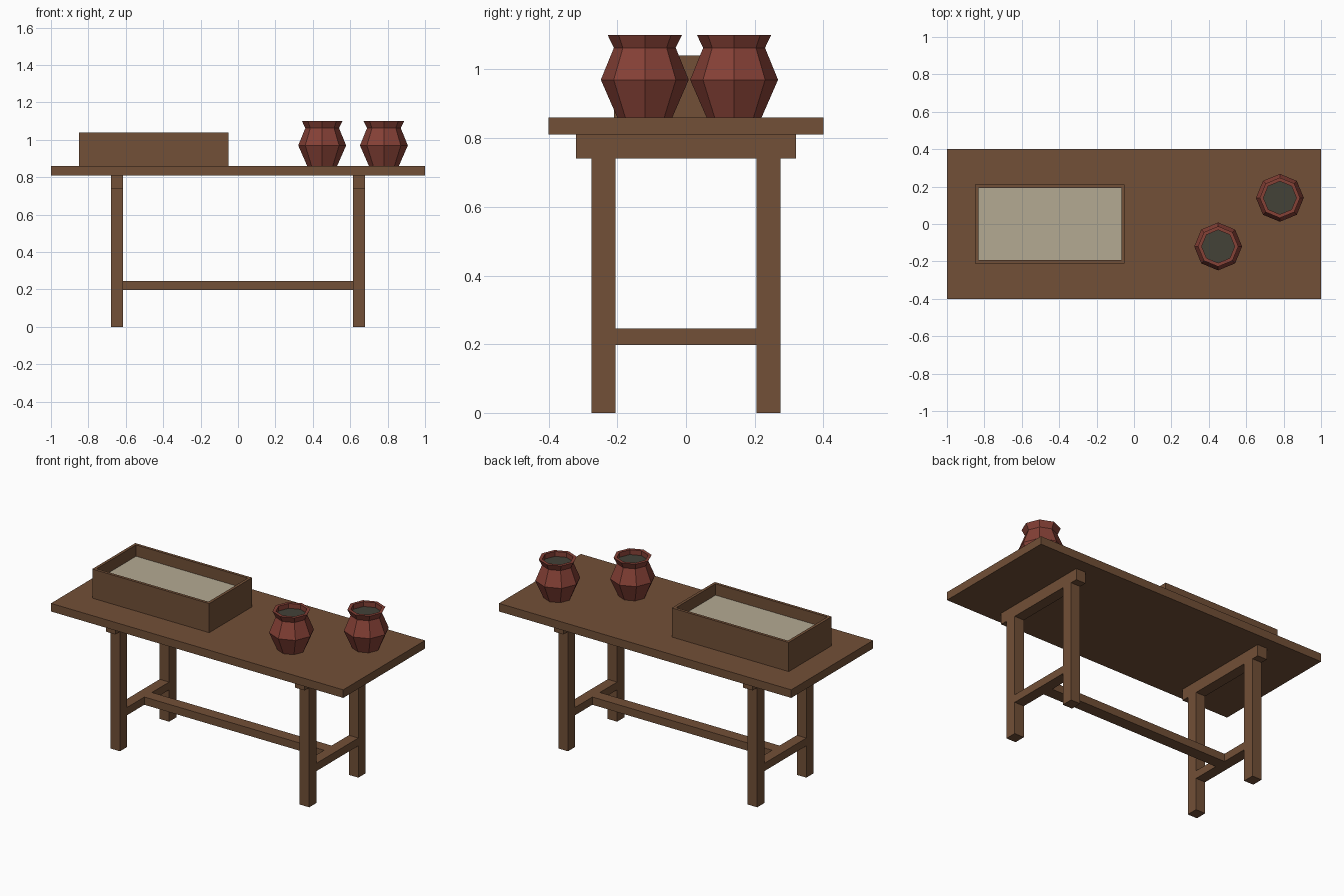
import bpy, bmesh
from math import cos, sin, tau

cube = bpy.data.objects.get("Cube")
if cube:
    bpy.data.objects.remove(cube, do_unlink=True)


def material(name, rgb):
    mat = bpy.data.materials.new(name)
    mat.use_nodes = True
    mat.diffuse_color = (*rgb, 1)
    mat.node_tree.nodes["Principled BSDF"].inputs["Base Color"].default_value = (*rgb, 1)
    return mat


wood = material("brown wood", (0.168, 0.079, 0.038))
clay = material("red clay", (0.235, 0.052, 0.037))
flour = material("pale filling", (0.455, 0.40, 0.29))
liquid = material("dark filling", (0.056, 0.054, 0.039))


def finish(name, bm, mats):
    bmesh.ops.recalc_face_normals(bm, faces=bm.faces)
    mesh = bpy.data.meshes.new(name)
    bm.to_mesh(mesh)
    bm.free()
    for mat in mats:
        mesh.materials.append(mat)
    obj = bpy.data.objects.new(name, mesh)
    bpy.context.collection.objects.link(obj)
    return obj


def box_mesh(x, y, z):
    """Box spanning the given (low, high) ranges."""
    bm = bmesh.new()
    bmesh.ops.create_cube(bm, size=1)
    for v in bm.verts:
        v.co = [r[0] if c < 0 else r[1] for c, r in zip(v.co, (x, y, z))]
    return bm


def box(name, x, y, z):
    return finish(name, box_mesh(x, y, z), [wood])


# Table top and the long stretcher
box("table_top", (-1, 1), (-0.4, 0.4), (0.81, 0.86))
box("long_stretcher", (-0.615, 0.615), (-0.037, 0.037), (0.197, 0.245))

# Two trestles: crossbar, side stretcher and a pair of legs each
for side, s in (("left", 1), ("right", -1)):
    x = sorted((s * 0.615, s * 0.68))
    box(side + "_crossbar", x, (-0.32, 0.32), (0.74, 0.81))
    box(side + "_stretcher", x, (-0.205, 0.205), (0.197, 0.245))
    for end, t in (("front", -1), ("back", 1)):
        box(f"{end}_{side}_leg", x, sorted((t * 0.205, t * 0.275)), (0, 0.74))

# Open tray: inset the top face, then sink it to form the filling
bm = box_mesh((-0.85, -0.05), (-0.21, 0.21), (0.86, 1.04))
bm.normal_update()
top = max(bm.faces, key=lambda f: f.calc_center_median().z)
bmesh.ops.inset_region(bm, faces=[top], thickness=0.025)
sunk = bmesh.ops.extrude_discrete_faces(bm, faces=[top])["faces"][0]
bmesh.ops.translate(bm, verts=sunk.verts, vec=(0, 0, -0.07))
sunk.material_index = 1
finish("tray", bm, [wood, flour])


# Eight-sided pots turned from a radius and height profile
def pot(name, px, py):
    profile = [(0.08, 0.86), (0.128, 0.97), (0.09, 1.063),
               (0.108, 1.10), (0.088, 1.10), (0.088, 1.07)]
    sides = 8
    bm = bmesh.new()
    rings = [[bm.verts.new((px + r * cos(tau * i / sides), py + r * sin(tau * i / sides), z))
              for i in range(sides)] for r, z in profile]
    for low, high in zip(rings, rings[1:]):
        for i in range(sides):
            j = (i + 1) % sides
            bm.faces.new((low[i], low[j], high[j], high[i]))
    bm.faces.new(rings[0])
    bm.faces.new(rings[-1]).material_index = 1
    finish(name, bm, [clay, liquid])


pot("front_pot", 0.45, -0.12)
pot("back_pot", 0.78, 0.14)
